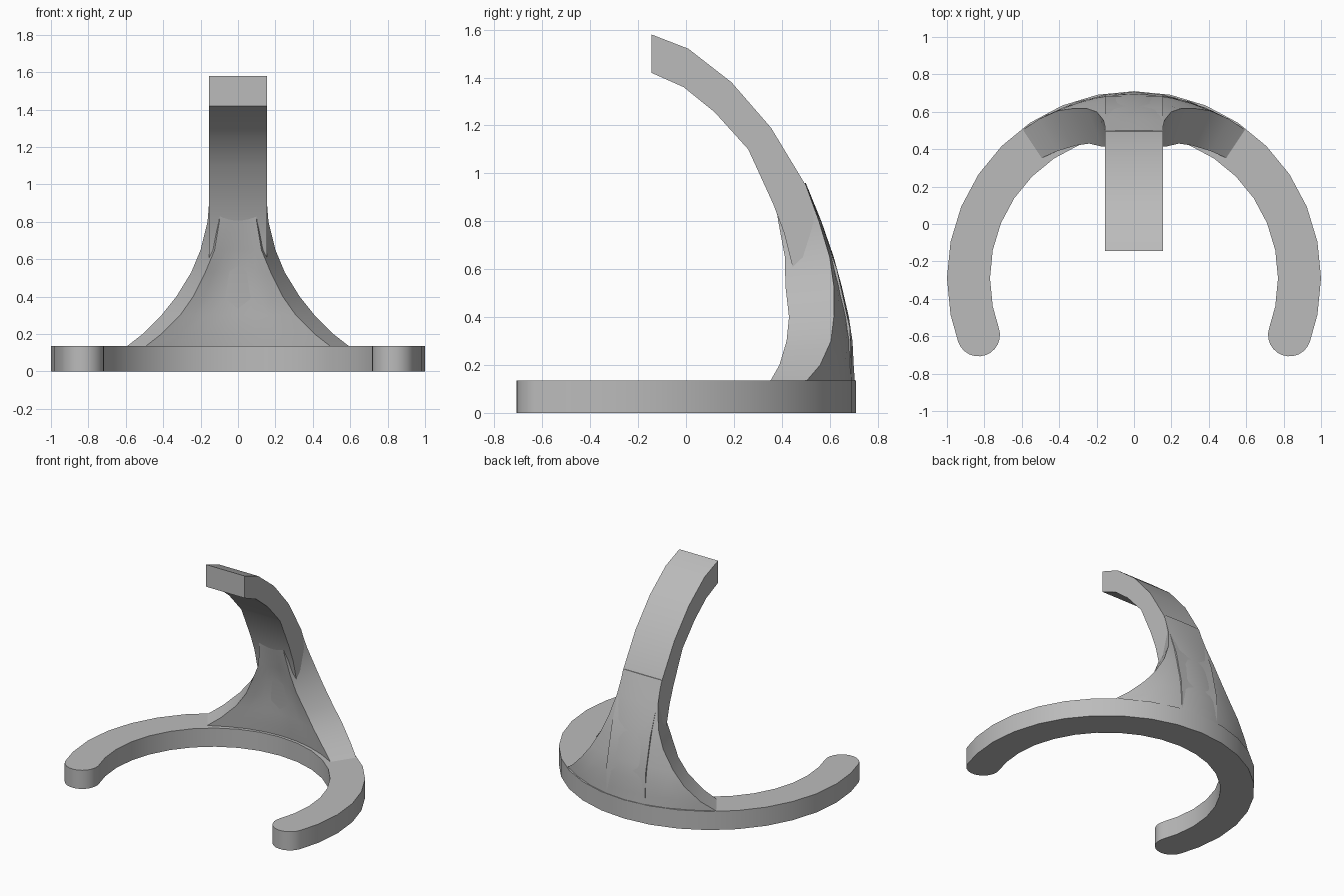
import bpy, bmesh
from math import sin, cos, radians, pi

cube = bpy.data.objects.get("Cube")
if cube:
    bpy.data.objects.remove(cube)

grey = bpy.data.materials.new("plain grey")
grey.use_nodes = True
COLOUR = (0.5, 0.5, 0.5, 1)
grey.diffuse_color = COLOUR
grey.node_tree.nodes["Principled BSDF"].inputs["Base Color"].default_value = COLOUR


def finish(bm, name, angle=30):
    """Turn a bmesh into a grey object with sharp edges kept."""
    bmesh.ops.recalc_face_normals(bm, faces=bm.faces)
    mesh = bpy.data.meshes.new(name)
    bm.to_mesh(mesh)
    bm.free()
    mesh.materials.append(grey)
    obj = bpy.data.objects.new(name, mesh)
    bpy.context.collection.objects.link(obj)
    bpy.ops.object.select_all(action="DESELECT")
    obj.select_set(True)
    bpy.context.view_layer.objects.active = obj
    bpy.ops.object.shade_smooth_by_angle(angle=radians(angle))
    return obj


def prism(name, outline, offset):
    """Extrude a closed outline along an offset."""
    bm = bmesh.new()
    face = bm.faces.new([bm.verts.new(p) for p in outline])
    moved = bmesh.ops.extrude_face_region(bm, geom=[face], use_keep_orig=True)
    verts = [g for g in moved["geom"] if isinstance(g, bmesh.types.BMVert)]
    bmesh.ops.translate(bm, verts=verts, vec=offset)
    return finish(bm, name)


# Base: open ring with rounded ends
CENTRE_Y, OUTER, INNER, HEIGHT, END = -0.29, 1.0, 0.77, 0.135, radians(-20)
MID, CAP = (OUTER + INNER) / 2, (OUTER - INNER) / 2
STEP = pi / 16
angles = [END] + [i * STEP for i in range(-1, 18)] + [pi - END]


def on_circle(radius, a, cx=0.0, cy=CENTRE_Y):
    return (cx + radius * cos(a), cy + radius * sin(a), 0)


def end_cap(a, start):
    cx, cy, _ = on_circle(MID, a)
    return [on_circle(CAP, start + i * pi / 12, cx, cy) for i in range(1, 12)]


outline = [on_circle(OUTER, a) for a in angles]
outline += end_cap(pi - END, pi - END)
outline += [on_circle(INNER, a) for a in reversed(angles)]
outline += end_cap(END, END + pi)
prism("base_ring", outline, (0, 0, HEIGHT))

# Arm: curved bar leaning forward, profile as (y, z)
HALF = 0.155
back = [(-0.145, 1.58), (0.01, 1.52), (0.19, 1.38), (0.355, 1.19),
        (0.5, 0.95), (0.63, 0.6), (0.685, 0.35), (0.69, 0.13)]
front = [(0.5, 0.13), (0.48, 0.32), (0.45, 0.59), (0.41, 0.75), (0.365, 0.87),
         (0.26, 1.1), (0.12, 1.255), (-0.01, 1.36), (-0.145, 1.42)]
prism("curved_arm", [(-HALF, y, z) for y, z in back + front], (2 * HALF, 0, 0))

# Flared foot: bowed sections of
# (z, front half width, back half width, front centre y, front edge y, back centre y, back edge y)
sections = [
    (0.13, 0.50, 0.60, 0.50, 0.35, 0.705, 0.50),
    (0.20, 0.41, 0.51, 0.49, 0.39, 0.70, 0.56),
    (0.30, 0.31, 0.41, 0.48, 0.42, 0.695, 0.605),
    (0.40, 0.24, 0.33, 0.475, 0.43, 0.68, 0.617),
    (0.53, 0.175, 0.25, 0.46, 0.415, 0.65, 0.617),
    (0.65, 0.125, 0.20, 0.435, 0.413, 0.617, 0.60),
    (0.80, 0.10, 0.163, 0.39, 0.385, 0.565, 0.555),
    (0.96, 0.09, 0.15, 0.36, 0.36, 0.50, 0.497),
]
DIVISIONS = 8
ts = [2 * i / DIVISIONS - 1 for i in range(DIVISIONS + 1)]
bm = bmesh.new()
loops = []
for z, wf, wb, fc, fe, bc, be in sections:
    points = [(wf * t, fc + (fe - fc) * t * t, z) for t in ts]
    points += [(wb * t, bc + (be - bc) * t * t, z) for t in reversed(ts)]
    loops.append([bm.verts.new(p) for p in points])
for low, high in zip(loops, loops[1:]):
    for i in range(len(low)):
        j = (i + 1) % len(low)
        bm.faces.new((low[i], low[j], high[j], high[i]))
bm.faces.new(loops[0])
bm.faces.new(loops[-1])
finish(bm, "flared_foot", 35)
